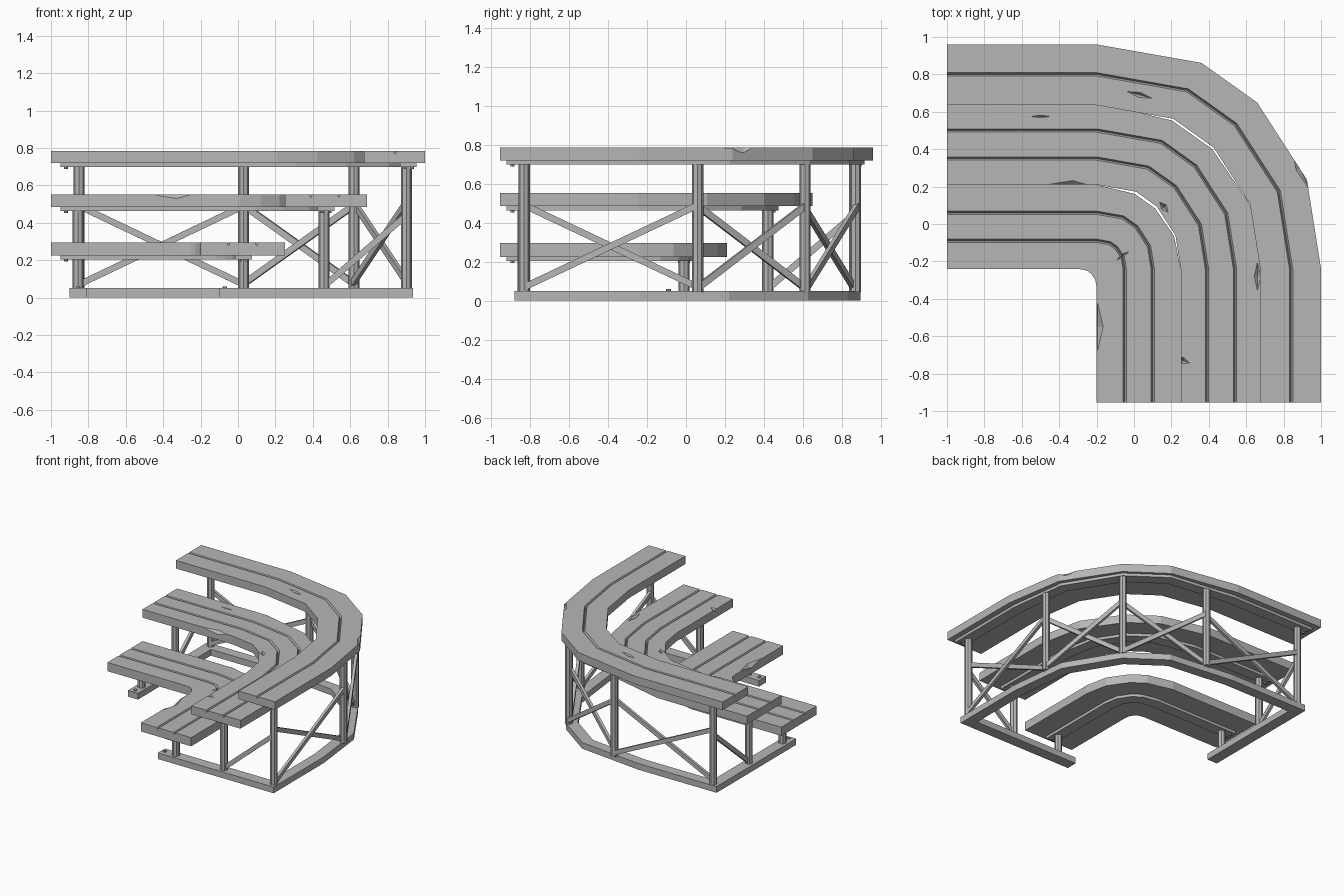
import bpy, bmesh
from math import cos, sin, radians
from mathutils import Vector

if "Cube" in bpy.data.objects:
    bpy.data.objects.remove(bpy.data.objects["Cube"], do_unlink=True)

grey = bpy.data.materials.new("weathered_grey")
grey.use_nodes = True
colour = (0.47, 0.47, 0.47, 1)
grey.diffuse_color = colour
grey.node_tree.nodes["Principled BSDF"].inputs["Base Color"].default_value = colour

CX, CY = -0.2, -0.24                      # centre of the bend
ANGLES = (90, 63, 46, 23, 0)
SWELL = (0, 1, 1, 0.6, 0)                 # how far the bend bulges at each angle


def finish(name, bm):
    bmesh.ops.recalc_face_normals(bm, faces=bm.faces)
    mesh = bpy.data.meshes.new(name)
    bm.to_mesh(mesh)
    bm.free()
    mesh.materials.append(grey)
    obj = bpy.data.objects.new(name, mesh)
    bpy.context.collection.objects.link(obj)
    return obj


def bend_path(r, bulge, x_end, y_end):
    """Plan path at distance r from the bend centre, from the left end to the front end."""
    s = max(0, 0.1 - r)
    pts = [(x_end, CY + r)]
    for a, k in zip(ANGLES, SWELL):
        rad = (r + s) * (1 + bulge * k)
        pts.append((CX - s + rad * cos(radians(a)), CY - s + rad * sin(radians(a))))
    return pts + [(CX + r, y_end)]


def sweep(name, profile, x_end, y_end):
    """Sweep a closed profile of (radius, height, bulge) round the bend."""
    bm = bmesh.new()
    rails = [[bm.verts.new((x, y, z)) for x, y in bend_path(r, b, x_end, y_end)]
             for r, z, b in profile]
    n = len(rails)
    for i in range(n):
        p, q = rails[i], rails[(i + 1) % n]
        for j in range(len(p) - 1):
            bm.faces.new((p[j], p[j + 1], q[j + 1], q[j]))
    bm.faces.new([rail[0] for rail in rails])
    bm.faces.new([rail[-1] for rail in rails])
    return finish(name, bm)


def rail(name, r0, r1, z0, z1, x_end, y_end, bulge):
    return sweep(name, [(r0, z0, bulge), (r1, z0, bulge), (r1, z1, bulge), (r0, z1, bulge)],
                 x_end, y_end)


def tier(name, r0, r1, z0, z1, grooves, outer_bulge):
    """Seat deck with V grooves between its planks."""
    top = [(r0, z1, 0.03)]
    for g in grooves:
        top += [(g - 0.009, z1, 0.03), (g, z1 - 0.018, 0.03), (g + 0.009, z1, 0.03)]
    top.append((r1, z1, outer_bulge))
    return sweep(name, top + [(r1, z0, outer_bulge), (r0, z0, 0.03)], -1, -0.955)


def box(name, x0, x1, y0, y1, z0, z1):
    bm = bmesh.new()
    bmesh.ops.create_cube(bm, size=1)
    for v in bm.verts:
        v.co = ((x0 + x1) / 2 + v.co.x * (x1 - x0), (y0 + y1) / 2 + v.co.y * (y1 - y0),
                (z0 + z1) / 2 + v.co.z * (z1 - z0))
    return finish(name, bm)


def post(name, x, y, z0, z1, r=0.029):
    bm = bmesh.new()
    bmesh.ops.create_cone(bm, cap_ends=True, segments=8, radius1=r, radius2=r, depth=z1 - z0)
    obj = finish(name, bm)
    obj.location = (x, y, (z0 + z1) / 2)
    return obj


def brace(name, a, b, width=0.034, thick=0.022):
    a, b = Vector(a), Vector(b)
    d = b - a
    bm = bmesh.new()
    bmesh.ops.create_cube(bm, size=1)
    bmesh.ops.scale(bm, vec=(thick, width, d.length), verts=bm.verts)
    along = d.normalized()
    side = Vector((d.y, -d.x, 0)).normalized()
    up = along.cross(side)
    for v in bm.verts:
        v.co = (a + b) / 2 + side * v.co.x + up * v.co.y + along * v.co.z
    return finish(name, bm)


def chip(deck, place, size, turn=0):
    """Cut a shallow splintered notch out of a deck."""
    bm = bmesh.new()
    bmesh.ops.create_uvsphere(bm, u_segments=4, v_segments=2, radius=1)
    bmesh.ops.scale(bm, vec=size, verts=bm.verts)
    cutter = finish("chip_cutter", bm)
    cutter.location = place
    cutter.rotation_euler.z = radians(turn)
    cutter.hide_render = True
    mod = deck.modifiers.new("chip", 'BOOLEAN')
    mod.operation, mod.solver, mod.object = 'DIFFERENCE', 'EXACT', cutter
    bpy.context.view_layer.objects.active = deck
    bpy.ops.object.modifier_apply(modifier=mod.name)
    bpy.data.objects.remove(cutter, do_unlink=True)


# seat decks
low = tier("lower_deck", 0, 0.45, 0.225, 0.295, (0.15, 0.3), 0)
mid = tier("middle_deck", 0.45, 0.89, 0.485, 0.552, (0.59, 0.74), 0)
high = tier("upper_deck", 0.875, 1.2, 0.72, 0.785, (1.04,), 0.03)

# splintered chips
chip(mid, (-0.33, 0.205, 0.555), (0.14, 0.03, 0.03), -3)
chip(mid, (0.16, 0.09, 0.555), (0.04, 0.02, 0.025), -50)
chip(mid, (0.26, -0.73, 0.555), (0.045, 0.02, 0.025), -20)
chip(mid, (-0.5, 0.575, 0.555), (0.07, 0.008, 0.015))
chip(mid, (0.66, -0.28, 0.555), (0.02, 0.09, 0.02))
chip(high, (0.89, 0.3, 0.79), (0.03, 0.14, 0.035), 22)
chip(high, (0.03, 0.69, 0.785), (0.07, 0.014, 0.02), -15)
chip(low, (-0.195, -0.55, 0.295), (0.03, 0.13, 0.03))
chip(low, (-0.06, -0.17, 0.295), (0.04, 0.01, 0.015), 35)

# beams under the decks
for name, r, z in (("lower", 0.23, 0.225), ("middle", 0.67, 0.485), ("upper", 1.11, 0.72)):
    bulge = 0.05 if name == "upper" else 0.02
    rail(name + "_beam", r - 0.045, r + 0.045, z - 0.022, z, -0.95, -0.92, bulge)
    for x, y in ((-0.92, CY + r), (CX + r, -0.89)):
        for k in (-0.02, 0.02):
            dx, dy = (0, k) if x == -0.92 else (k, 0)
            post(name + "_bolt", x + dx, y + dy, z - 0.032, z - 0.02, 0.01)

# ground frame
rail("base_rail", 1.05, 1.135, 0, 0.05, -0.9, -0.88, 0.06)
box("base_left_beam", -0.9, -0.81, -0.12, 0.82, 0, 0.05)
box("base_front_beam", -0.1, 0.86, -0.88, -0.79, 0, 0.05)
for x, y in ((-0.855, -0.09), (-0.07, -0.835)):
    post("base_bolt", x, y, 0.05, 0.06, 0.012)

# posts under the lower and middle decks
for name, r, top in (("lower", 0.23, 0.205), ("middle", 0.66, 0.465)):
    post(name + "_left_post", -0.855, CY + r, 0.045, top)
    post(name + "_front_post", CX + r, -0.835, 0.045, top)

# outer posts and their crossed braces
outer = [(-0.85, 0.865), (0.03, 0.87), (0.62, 0.61), (0.9, 0.06), (0.9, -0.83)]
for x, y in outer:
    post("outer_post", x, y, 0.045, 0.7)
for (x0, y0), (x1, y1) in zip(outer, outer[1:]):
    side = Vector((y1 - y0, x0 - x1, 0)).normalized() * 0.012
    for za, zb, off in ((0.07, 0.49, side), (0.49, 0.07, -side)):
        brace("cross_brace", Vector((x0, y0, za)) + off, Vector((x1, y1, zb)) + off)

# end braces from the middle posts up to the outer posts
brace("left_end_brace", (-0.855, 0.43, 0.07), (-0.855, 0.86, 0.44))
brace("front_end_brace", (0.47, -0.835, 0.07), (0.9, -0.835, 0.44))
